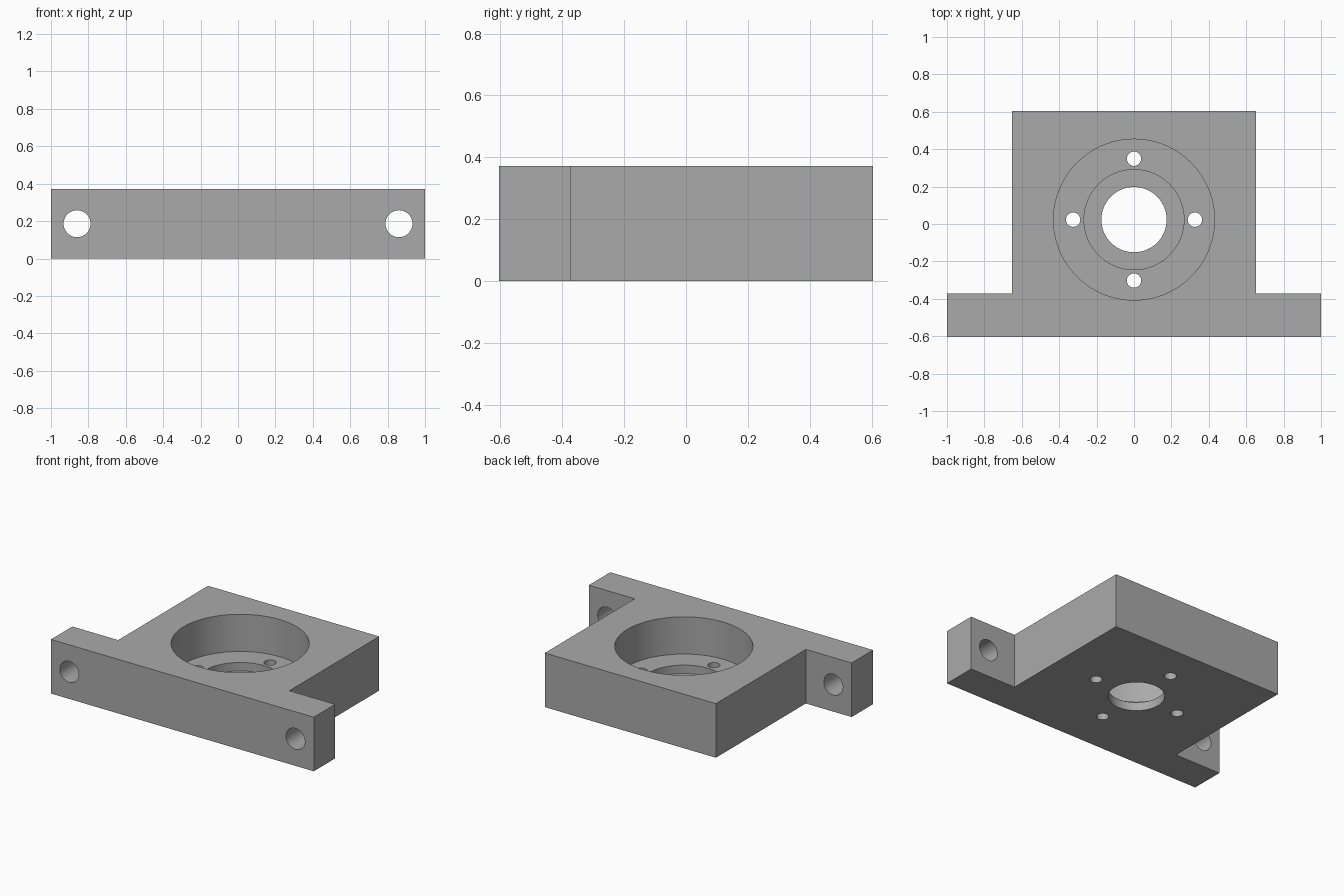
import bpy, bmesh, math
from mathutils import Matrix

cube = bpy.data.objects.get("Cube")
if cube:
    bpy.data.objects.remove(cube, do_unlink=True)

UNIT = 2 / 86            # one design unit; the mount is 86 wide
THICK = 16 * UNIT
FRONT, BACK = -26 * UNIT, 26 * UNIT
FLANGE_BACK = FRONT + 10 * UNIT
CENTRE_Y = UNIT

grey = bpy.data.materials.new("Plain grey")
grey.use_nodes = True
colour = (0.4, 0.4, 0.4, 1)
grey.diffuse_color = colour
grey.node_tree.nodes["Principled BSDF"].inputs["Base Color"].default_value = colour


def add_object(name, bm):
    bmesh.ops.recalc_face_normals(bm, faces=bm.faces)
    mesh = bpy.data.meshes.new(name)
    bm.to_mesh(mesh)
    bm.free()
    mesh.materials.append(grey)
    obj = bpy.data.objects.new(name, mesh)
    bpy.context.collection.objects.link(obj)
    return obj


def drill(body, name, radius, location, depth, along_y=False, sides=64):
    """Cut a round hole centred at location out of the body."""
    bm = bmesh.new()
    turn = Matrix.Rotation(math.pi / 2, 4, "X") if along_y else Matrix()
    bmesh.ops.create_cone(bm, cap_ends=True, segments=sides, radius1=radius,
                          radius2=radius, depth=depth,
                          matrix=Matrix.Translation(location) @ turn)
    cutter = add_object(name, bm)
    cutter.hide_render = True
    mod = body.modifiers.new(name, "BOOLEAN")
    mod.operation = "DIFFERENCE"
    mod.solver = "EXACT"
    mod.object = cutter
    bpy.context.view_layer.objects.active = body
    bpy.ops.object.modifier_apply(modifier=name)
    bpy.data.objects.remove(cutter, do_unlink=True)


# Body: T-shaped outline, mirrored and extruded upwards
half = [(1, FRONT), (1, FLANGE_BACK), (28 * UNIT, FLANGE_BACK), (28 * UNIT, BACK)]
outline = half + [(-x, y) for x, y in reversed(half)]
bm = bmesh.new()
base = bm.faces.new([bm.verts.new((x, y, 0)) for x, y in outline])
top = bmesh.ops.extrude_face_region(bm, geom=[base])["geom"]
bmesh.ops.translate(bm, vec=(0, 0, THICK),
                    verts=[g for g in top if isinstance(g, bmesh.types.BMVert)])
body = add_object("mount_body", bm)

# Stepped pocket and through bore: radius and floor height
for name, radius, floor in (("pocket", 18.5, 5), ("step", 11.5, 2.5), ("bore", 7.5, -4)):
    z = floor * UNIT
    drill(body, name, radius * UNIT, (0, CENTRE_Y, z + 0.5), 1, sides=96)

# Four small bolt holes around the bore
for i in range(4):
    a = i * math.pi / 2
    x, y = 14 * UNIT * math.cos(a), 14 * UNIT * math.sin(a)
    drill(body, "bolt_hole", 1.65 * UNIT, (x, CENTRE_Y + y, 0), 1, sides=32)

# Mounting holes through the side flanges
for side in (-1, 1):
    drill(body, "flange_hole", 3.1 * UNIT, (side * 37 * UNIT, FRONT, THICK / 2), 1,
          along_y=True, sides=48)

bpy.ops.object.select_all(action="DESELECT")
body.select_set(True)
bpy.context.view_layer.objects.active = body
bpy.ops.object.shade_smooth_by_angle(angle=math.radians(30))
